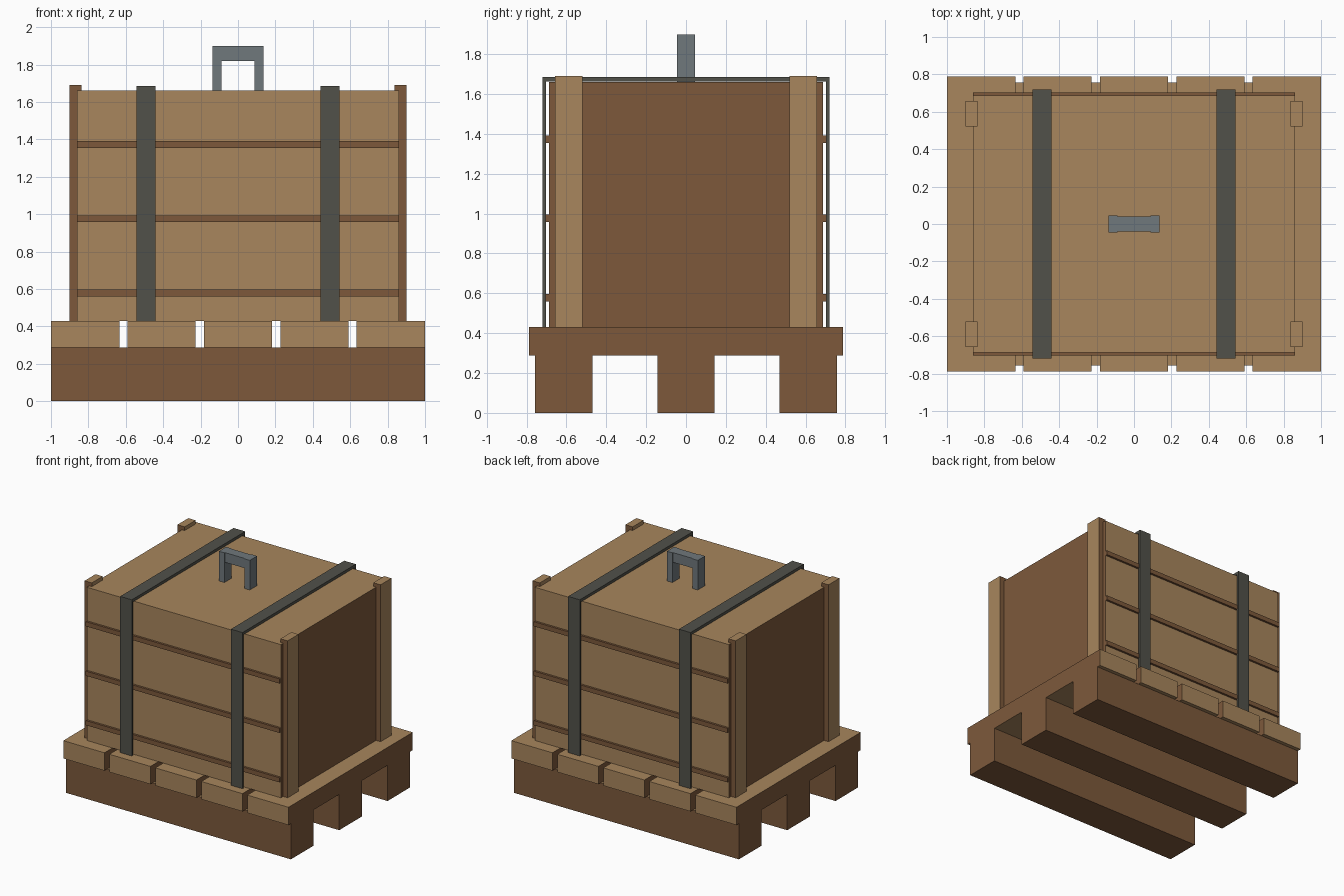
import bpy
import bmesh

cube = bpy.data.objects.get("Cube")
if cube:
    bpy.data.objects.remove(cube, do_unlink=True)


def linear(c):
    return c / 12.92 if c <= 0.04045 else ((c + 0.055) / 1.055) ** 2.4


def material(name, hex_code):
    rgb = [linear(int(hex_code[i:i + 2], 16) / 255) for i in (0, 2, 4)]
    mat = bpy.data.materials.new(name)
    mat.use_nodes = True
    mat.diffuse_color = (*rgb, 1)
    bsdf = mat.node_tree.nodes["Principled BSDF"]
    bsdf.inputs["Base Color"].default_value = (*rgb, 1)
    bsdf.inputs["Roughness"].default_value = 0.8
    return mat


light_wood = material("light_wood", "A8865D")
dark_wood = material("dark_wood", "7D593B")
strap_metal = material("strap_metal", "51514A")
handle_metal = material("handle_metal", "70787C")


def box(name, x, y, z, mat, accent=None, rule=None):
    """Box from (min, max) ranges; faces whose normal meets the rule take the accent."""
    bm = bmesh.new()
    bmesh.ops.create_cube(bm, size=1)
    for v in bm.verts:
        v.co = [lo + (c + 0.5) * (hi - lo) for c, (lo, hi) in zip(v.co, (x, y, z))]
    bm.normal_update()
    if rule:
        for f in bm.faces:
            f.material_index = int(rule(f.normal))
    mesh = bpy.data.meshes.new(name)
    bm.to_mesh(mesh)
    bm.free()
    mesh.materials.append(mat)
    if accent:
        mesh.materials.append(accent)
    obj = bpy.data.objects.new(name, mesh)
    bpy.context.collection.objects.link(obj)
    return obj


def side_range(side, inner, outer):
    return tuple(sorted((side * inner, side * outer)))


def faces_x(n):
    return abs(n.x) > 0.5


def faces_y(n):
    return abs(n.y) > 0.5


def faces_up(n):
    return n.z > 0.5


RUNNER_TOP, DECK_TOP, LID_TOP = 0.287, 0.43, 1.66
BODY_X, BODY_Y = 0.862, 0.687
SIDES = ((-1, "right"), (1, "left"))
ENDS = ((-1, "front"), (1, "back"))

# Pallet runners
for cy, label in ((-0.613, "front"), (0, "middle"), (0.613, "back")):
    box(f"pallet_runner_{label}", (-1, 1), (cy - 0.144, cy + 0.144),
        (0, RUNNER_TOP), dark_wood, light_wood, faces_up)

# Pallet deck boards with dark long edges
for i in range(5):
    cx = (i - 2) * 0.4087
    box(f"deck_board_{i + 1}", (cx - 0.1826, cx + 0.1826), (-0.788, 0.788),
        (RUNNER_TOP, DECK_TOP), light_wood, dark_wood, faces_x)

# Crate body with dark end panels
box("crate_body", (-BODY_X, BODY_X), (-BODY_Y, BODY_Y), (DECK_TOP, LID_TOP),
    light_wood, dark_wood, faces_x)

# Horizontal battens on front and back
for sy, end in ENDS:
    for i in range(3):
        z = 0.56 + i * 0.397
        box(f"batten_{end}_{i + 1}", (-0.86, 0.86), side_range(sy, BODY_Y, 0.704),
            (z, z + 0.037), dark_wood)

# Corner posts on the end panels
for sx, side in SIDES:
    for sy, end in ENDS:
        box(f"corner_post_{end}_{side}", side_range(sx, 0.838, 0.902),
            side_range(sy, 0.52, 0.658), (DECK_TOP, 1.69),
            light_wood, dark_wood, faces_y)

# Straps: one band over the lid and one down each face
for sx, side in SIDES:
    xr = side_range(sx, 0.44, 0.543)
    box(f"strap_lid_{side}", xr, (-0.719, 0.719), (LID_TOP + 0.002, 1.684), strap_metal)
    for sy, end in ENDS:
        box(f"strap_{end}_{side}", xr, side_range(sy, 0.703, 0.719),
            (DECK_TOP, LID_TOP + 0.002), strap_metal)

# Lid handle
for sx, side in SIDES:
    box(f"handle_leg_{side}", side_range(sx, 0.088, 0.137), (-0.046, 0.046),
        (LID_TOP, 1.898), handle_metal)
box("handle_grip", (-0.088, 0.088), (-0.04, 0.04), (1.82, 1.898), handle_metal)
